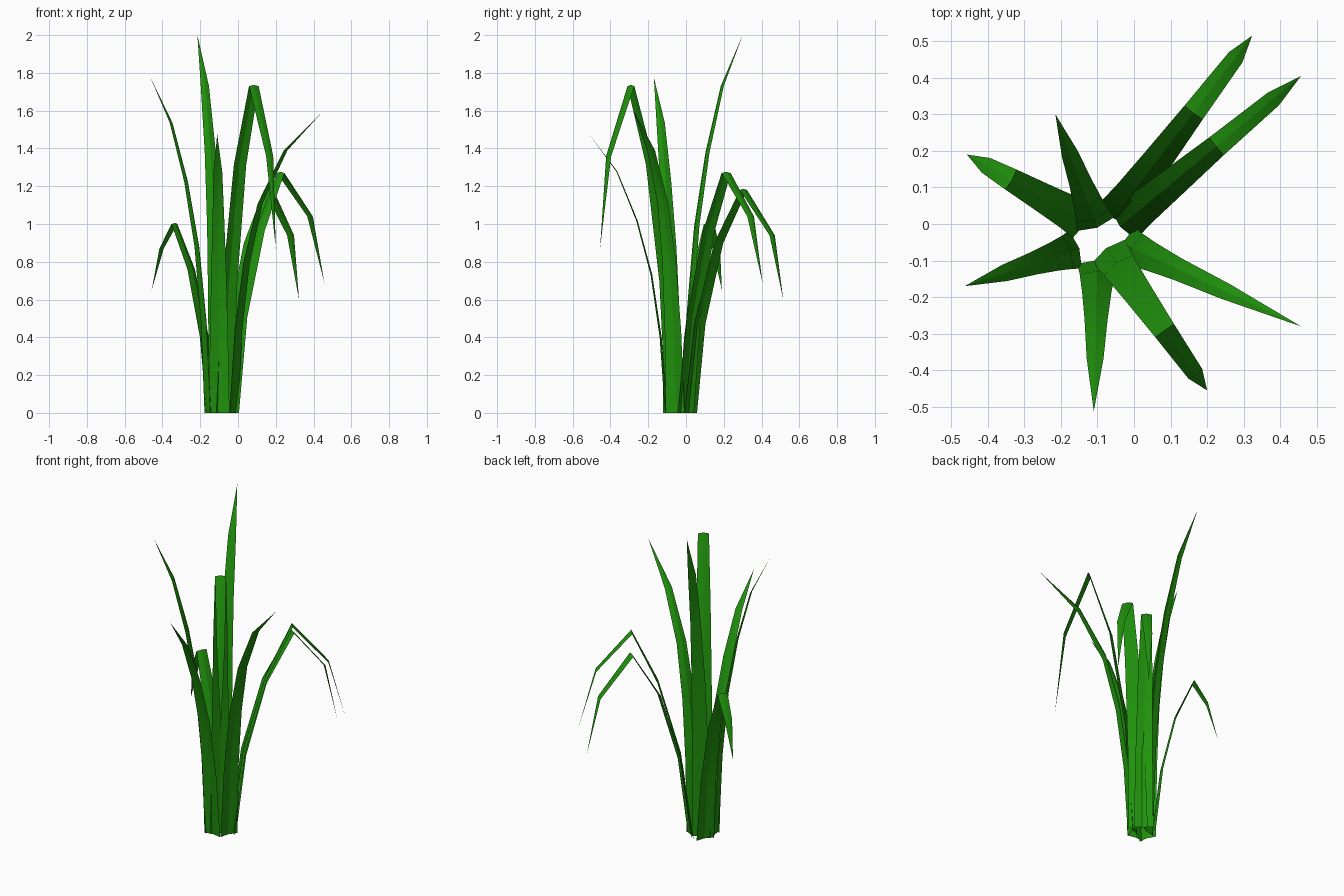
import bpy, bmesh
from mathutils import Vector

cube = bpy.data.objects.get("Cube")
if cube:
    bpy.data.objects.remove(cube, do_unlink=True)

# Leaf colour
green = bpy.data.materials.new("leaf_green")
green.use_nodes = True
colour = (0.015, 0.30, 0.004, 1)
green.diffuse_color = colour
bsdf = green.node_tree.nodes["Principled BSDF"]
bsdf.inputs["Base Color"].default_value = colour
bsdf.inputs["Roughness"].default_value = 0.8

# Outward reach of the inner rows, as fractions from root to tip
UPRIGHT = (0.07, 0.19, 0.38, 0.64)
STIFF = (0.05, 0.14, 0.29, 0.57)
DROOPING = (0.1, 0.3, 0.57, 0.88)
SHORT_BEND = (0.1, 0.3, 0.525, 0.845)
LONG_BEND = (0.12, 0.34, 0.62, 0.835)
# Heights as fractions of the highest point
UPRIGHT_RISE = (0, 0.27, 0.495, 0.69, 0.865, 1)
DROOPING_RISE = (0, 0.4, 0.76, 1)
BEND_ROW = 3
# Half width at each row below the tip
WIDTHS = [0.055 * f for f in (1, 0.87, 0.73, 0.57, 0.42)]
UP = Vector((0, 0, 1))


def blade(name, reach, root, tip, top, droop=()):
    """Creased leaf: straight in plan, tapering, optionally bent over at its top."""
    root, tip = Vector((*root, 0)), Vector((*tip, 0))
    out = (tip - root).normalized()
    side = UP.cross(out)
    rise = DROOPING_RISE if droop else UPRIGHT_RISE
    heights = [top * f for f in rise] + list(droop)
    path = [root.lerp(tip, t) + UP * z for t, z in zip((0, *reach, 1), heights)]

    bm = bmesh.new()
    rows = []
    for i, w in enumerate(WIDTHS):
        # Crease rises toward the upper surface of the leaf
        tangent = path[i + 1] - path[max(i - 1, 0)]
        raised = UP * tangent.dot(out) - out * tangent.z
        if i == 0:
            raised.z = 0
        crease = path[i] + raised.normalized() * w * 0.2
        rows.append([bm.verts.new(v)
                     for v in (path[i] + side * w, crease, path[i] - side * w)])
    for a, b in zip(rows, rows[1:]):
        for j in range(2):
            bm.faces.new((a[j], a[j + 1], b[j + 1], b[j]))
    point = bm.verts.new(path[-1])
    for j in range(2):
        bm.faces.new((rows[-1][j], rows[-1][j + 1], point))

    # Smooth along the leaf, sharp at the crease and at the bend
    creases = {row[1] for row in rows} | {point}
    bend = set(rows[BEND_ROW]) if droop else set()
    for face in bm.faces:
        face.smooth = True
    for edge in bm.edges:
        ends = set(edge.verts)
        edge.smooth = not (ends <= creases or ends <= bend)

    mesh = bpy.data.meshes.new(name)
    bm.to_mesh(mesh)
    bm.free()
    mesh.materials.append(green)
    bpy.context.collection.objects.link(bpy.data.objects.new(name, mesh))


# Upright leaves
blade("left_upright_leaf", STIFF, (-0.022, -0.058), (0.457, -0.28), 1.605)
blade("front_upright_leaf", UPRIGHT, (-0.1, -0.11), (-0.11, -0.512), 1.475)
blade("right_upright_leaf", UPRIGHT, (-0.16, -0.07), (-0.463, -0.17), 1.775)
blade("back_tall_leaf", UPRIGHT, (-0.105, 0), (-0.215, 0.3), 2.0)

# Leaves bent over at the top
blade("back_drooping_leaf", DROOPING,
      (-0.05, 0.025), (0.323, 0.515), 1.18, (0.94, 0.6))
blade("back_left_drooping_leaf", SHORT_BEND,
      (-0.03, 0), (0.457, 0.405), 1.27, (1.04, 0.69))
blade("front_drooping_leaf", DROOPING,
      (-0.07, -0.075), (0.2, -0.455), 1.73, (1.36, 0.87))
blade("right_drooping_leaf", LONG_BEND,
      (-0.14, 0.01), (-0.457, 0.19), 1.0, (0.87, 0.65))
